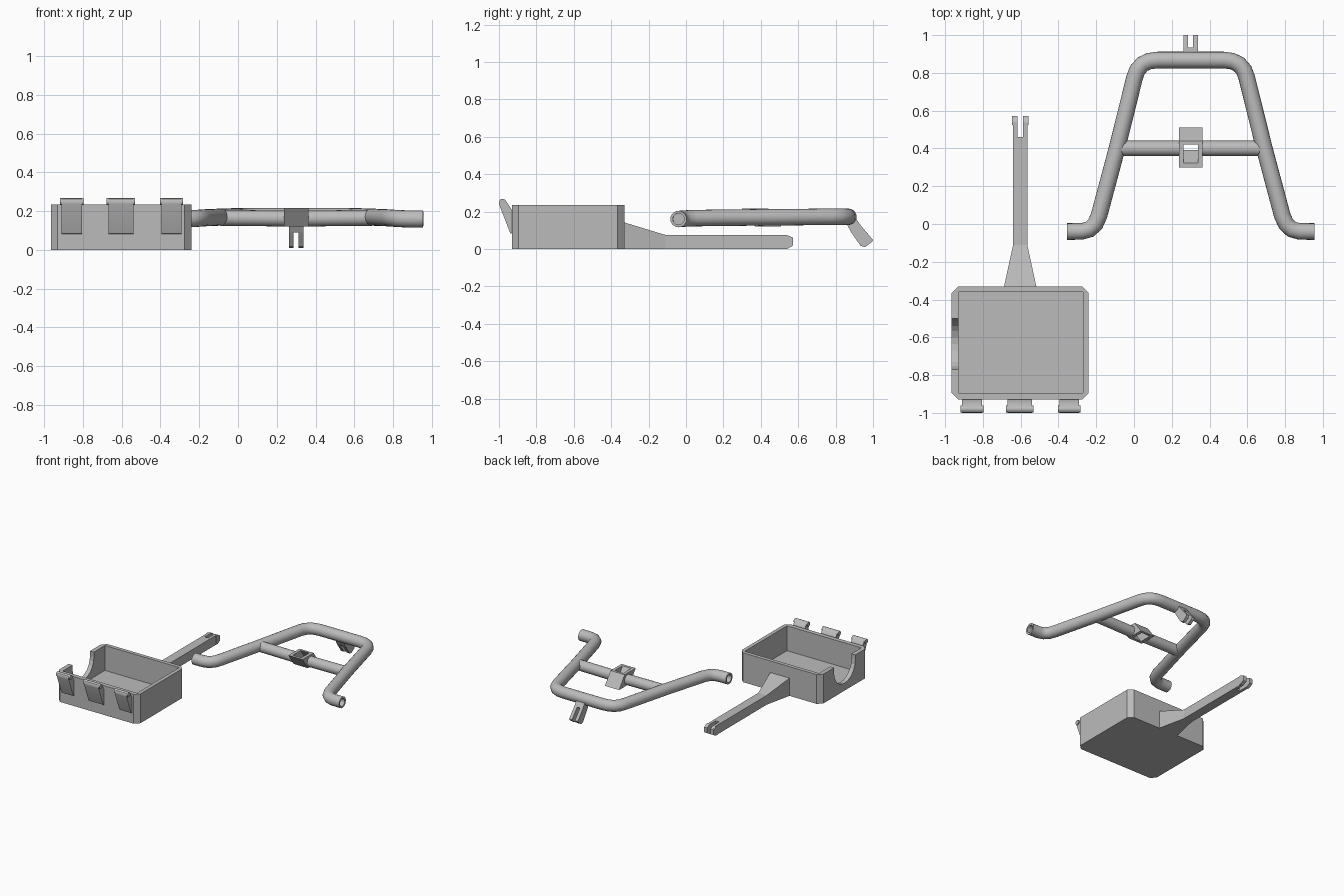
import bpy, bmesh, math
from mathutils import Vector

if "Cube" in bpy.data.objects:
    bpy.data.objects.remove(bpy.data.objects["Cube"])

grey = bpy.data.materials.new("plain grey")
grey.diffuse_color = (0.5, 0.5, 0.5, 1)
grey.use_nodes = True
grey.node_tree.nodes["Principled BSDF"].inputs["Base Color"].default_value = grey.diffuse_color


def finish(name, bm, smooth=False):
    bmesh.ops.recalc_face_normals(bm, faces=bm.faces)
    me = bpy.data.meshes.new(name)
    bm.to_mesh(me)
    bm.free()
    me.materials.append(grey)
    ob = bpy.data.objects.new(name, me)
    bpy.context.collection.objects.link(ob)
    if smooth:
        bpy.ops.object.select_all(action='DESELECT')
        ob.select_set(True)
        bpy.context.view_layer.objects.active = ob
        bpy.ops.object.shade_smooth_by_angle(angle=math.radians(35))
    return ob


def prism(name, pts, axis, a, b, smooth=False):
    """Extrude a 2D outline along an axis: x uses (y, z), z uses (x, y)."""
    bm = bmesh.new()

    def put(p, d):
        return bm.verts.new((d, p[0], p[1]) if axis == 'x' else (p[0], p[1], d))
    lo, hi = [put(p, a) for p in pts], [put(p, b) for p in pts]
    bm.faces.new(lo)
    bm.faces.new(hi)
    n = len(pts)
    for i in range(n):
        j = (i + 1) % n
        bm.faces.new((lo[i], lo[j], hi[j], hi[i]))
    return finish(name, bm, smooth)


def rect(x0, y0, x1, y1):
    return [(x0, y0), (x1, y0), (x1, y1), (x0, y1)]


def cut(ob, cutter):
    cutter.hide_render = True
    m = ob.modifiers.new("cut", 'BOOLEAN')
    m.operation, m.solver, m.object = 'DIFFERENCE', 'EXACT', cutter
    bpy.ops.object.select_all(action='DESELECT')
    ob.select_set(True)
    bpy.context.view_layer.objects.active = ob
    bpy.ops.object.modifier_apply(modifier=m.name)
    bpy.data.objects.remove(cutter)


def tube(name, path, r, bore=0, depth=0.15, sides=20):
    """Sweep a circle along a path, with optional bored ends."""
    P = [Vector(p) for p in path]
    T = [(P[min(i + 1, len(P) - 1)] - P[max(i - 1, 0)]).normalized() for i in range(len(P))]
    rows = [(p, t, r) for p, t in zip(P, T)]
    if bore:
        rows = ([(P[0] + T[0] * depth * .5, T[0], bore), (P[0], T[0], bore)] + rows
                + [(P[-1], T[-1], bore), (P[-1] - T[-1] * depth * .5, T[-1], bore)])
    bm = bmesh.new()
    rings = []
    for p, t, rad in rows:
        s = t.cross(Vector((0, 0, 1))).normalized()
        u = s.cross(t)
        rings.append([bm.verts.new(p + rad * (s * math.cos(k * math.tau / sides) + u * math.sin(k * math.tau / sides)))
                      for k in range(sides)])
    for A, B in zip(rings, rings[1:]):
        for k in range(sides):
            j = (k + 1) % sides
            bm.faces.new((A[k], A[j], B[j], B[k]))
    bm.faces.new(rings[0])
    bm.faces.new(rings[-1])
    return finish(name, bm, True)


# --- open tray with chamfered corners and a U notch in the left wall
X0, X1, Y0, Y1, C = -0.965, -0.24, -0.93, -0.33, 0.035
tray = prism("tray", [(X0 + C, Y0), (X1 - C, Y0), (X1, Y0 + C), (X1, Y1 - C),
                      (X1 - C, Y1), (X0 + C, Y1), (X0, Y1 - C), (X0, Y0 + C)], 'z', 0, 0.235)
cut(tray, prism("tray_cutter", rect(-0.93, -0.895, -0.27, -0.36), 'z', 0.035, 0.3))
notch = [(-0.5, 0.3)] + [(-0.635 + 0.135 * math.cos(a), 0.195 - 0.135 * math.sin(a))
                         for a in [math.pi * i / 12 for i in range(13)]] + [(-0.77, 0.3)]
cut(tray, prism("notch_cutter", notch, 'x', -1.05, -0.9))

# --- three wedge clips with a rolled upper edge on the tray front
clip = [(-0.925, 0.08), (-0.94, 0.085), (-0.998, 0.235), (-1.0, 0.25), (-0.994, 0.263),
        (-0.98, 0.268), (-0.966, 0.262), (-0.925, 0.2)]
for i, (cx, w) in enumerate([(-0.857, 0.105), (-0.604, 0.13), (-0.343, 0.105)]):
    prism(f"clip_{i + 1}", clip, 'x', cx - w / 2, cx + w / 2, True)
    tube(f"clip_roll_{i + 1}", [(cx - w / 2 - 0.008, -0.98, 0.25), (cx + w / 2 + 0.008, -0.98, 0.25)], 0.018)

# --- handle: flared root, straight bar and forked tip
bm = bmesh.new()
for y, x0, x1, h in [(-0.34, -0.69, -0.515, 0.145), (-0.11, -0.64, -0.565, 0.075)]:
    for x in (x0, x1):
        for z in (0, h):
            bm.verts.new((x, y, z))
bmesh.ops.convex_hull(bm, input=bm.verts)
bmesh.ops.dissolve_limit(bm, angle_limit=0.01, verts=bm.verts, edges=bm.edges)
finish("handle_root", bm)
prism("handle_bar", rect(-0.64, -0.11, -0.565, 0.46), 'z', 0, 0.075)
prong = [(0.46, 0), (0.54, 0), (0.572, 0.018), (0.572, 0.06), (0.54, 0.075), (0.46, 0.075)]
boss = [(0.525, 0.002), (0.541, 0.002), (0.571, 0.02), (0.571, 0.058), (0.541, 0.073), (0.525, 0.073)]
for side, s in (("left", -1), ("right", 1)):
    cx = -0.6025
    prism(f"handle_prong_{side}", prong, 'x', cx + s * 0.015, cx + s * 0.0375)
    prism(f"handle_tip_{side}", boss, 'x', cx + s * 0.02, cx + s * 0.043)

# --- bent tube frame, mirrored about x = 0.30
MX = 0.30
half = [(-0.355, -0.04, 0.16), (-0.275, -0.039, 0.16), (-0.235, -0.028, 0.161), (-0.205, 0.0, 0.163),
        (-0.185, 0.045, 0.165), (-0.09, 0.4, 0.169), (0.003, 0.775, 0.172), (0.018, 0.815, 0.172),
        (0.045, 0.846, 0.172), (0.08, 0.862, 0.172), (0.125, 0.868, 0.172)]
tube("frame", half + [(2 * MX - x, y, z) for x, y, z in reversed(half)], 0.044, 0.03)

# --- cross bar halves, either side of the slanted socket
for side, s in (("left", -1), ("right", 1)):
    tube(f"cross_bar_{side}", [(MX + s * 0.05, 0.4, 0.162), (MX + s * 0.39, 0.4, 0.165)], 0.041)


# --- slanted square socket: sheared sleeve leaning forward
def sheared(name, x0, x1, y0, y1, z0, z1):
    def shift(z):
        return (0.216 - z) * 0.07 / 0.096
    return prism(name, [(y0 + shift(z0), z0), (y1 + shift(z0), z0),
                        (y1 + shift(z1), z1), (y0 + shift(z1), z1)], 'x', x0, x1)


socket = sheared("socket", MX - 0.063, MX + 0.063, 0.30, 0.44, 0.12, 0.216)
cut(socket, sheared("socket_cutter", MX - 0.038, MX + 0.038, 0.322, 0.42, 0.08, 0.25))

# --- angled fork behind the top bar
prism("rear_fork_base", [(0.855, 0.14), (0.883, 0.09), (0.935, 0.125), (0.9, 0.175)], 'x', MX - 0.038, MX + 0.038)
fork = [(0.883, 0.09), (0.933, 0.017), (0.956, 0.01), (0.992, 0.035), (1.0, 0.048), (0.935, 0.125)]
for side, s in (("left", -1), ("right", 1)):
    prism(f"rear_fork_{side}", fork, 'x', MX + s * 0.013, MX + s * 0.038)

# rest the lowest points on the ground
bpy.context.view_layer.update()
